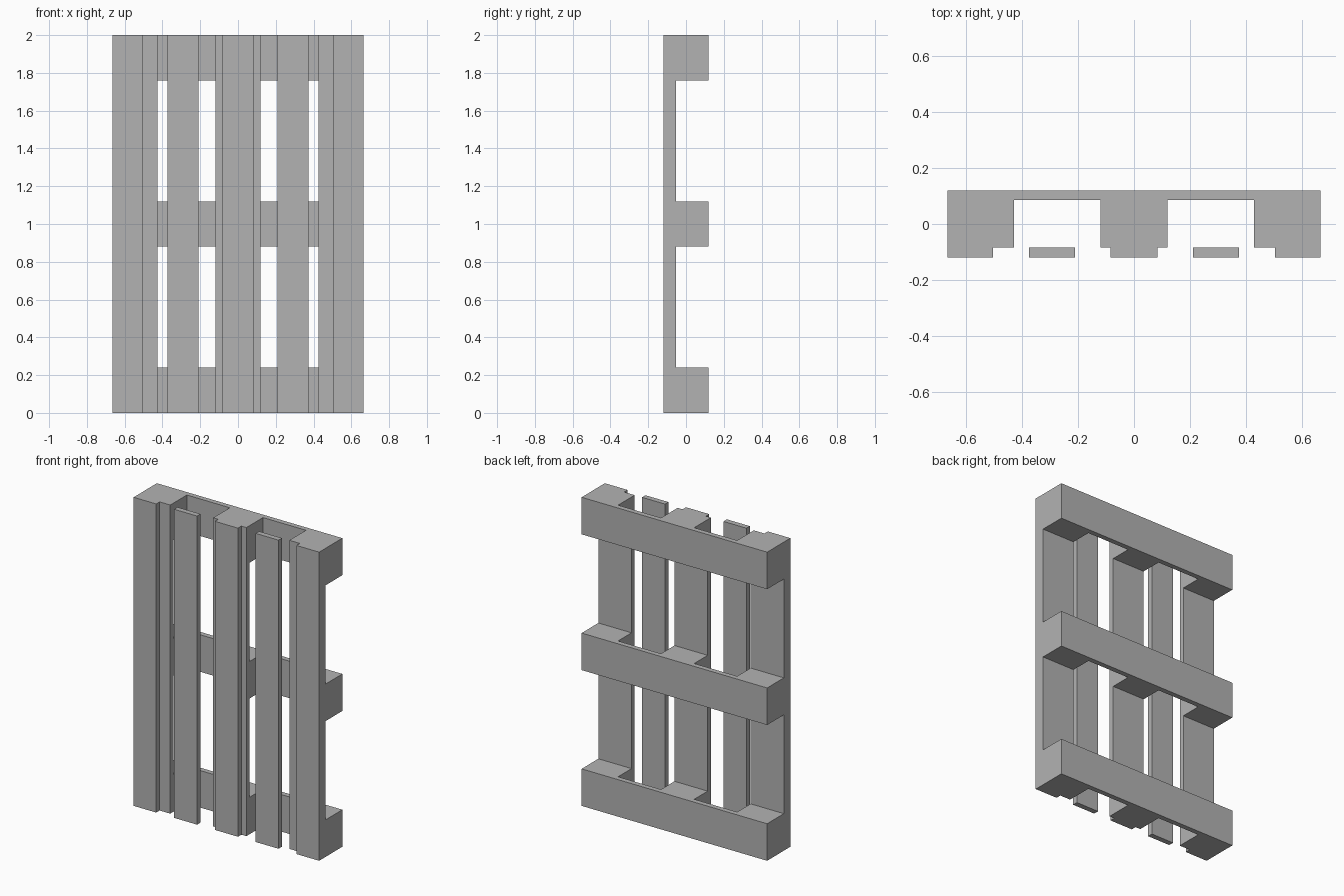
import bpy
import bmesh
from mathutils import Matrix, Vector

cube = bpy.data.objects.get("Cube")
if cube:
    bpy.data.objects.remove(cube, do_unlink=True)

# Single plain grey
grey = bpy.data.materials.new("plain_grey")
grey.use_nodes = True
colour = (0.45, 0.45, 0.45, 1)
grey.diffuse_color = colour
grey.node_tree.nodes["Principled BSDF"].inputs["Base Color"].default_value = colour


def box(name, x, y, z):
    """Box spanning the given (min, max) ranges."""
    low, high = (Vector(c) for c in zip(x, y, z))
    bm = bmesh.new()
    bmesh.ops.create_cube(bm, size=1)
    bm.transform(Matrix.Translation((low + high) / 2) @ Matrix.Diagonal((high - low).to_4d()))
    mesh = bpy.data.meshes.new(name)
    bm.to_mesh(mesh)
    bm.free()
    mesh.materials.append(grey)
    obj = bpy.data.objects.new(name, mesh)
    bpy.context.collection.objects.link(obj)
    return obj


HALF = 0.665
FULL = (0, 2)
# Depth of each layer, front to back
FRONT, RUNNER, BLOCK, BACK = (-0.119, -0.084), (-0.084, -0.052), (-0.052, 0.086), (0.086, 0.119)
rows = {"bottom": (0, 0.24), "middle": (0.88, 1.12), "top": (1.76, 2)}
columns = {"right": (-HALF, -0.427), "centre": (-0.119, 0.119), "left": (0.427, HALF)}

# Front face boards
boards = {
    "right_edge": (-HALF, -0.503),
    "right_inner": (-0.374, -0.21),
    "centre": (-0.083, 0.083),
    "left_inner": (0.21, 0.374),
    "left_edge": (0.503, HALF),
}
for side, x in boards.items():
    box(f"{side}_front_board", x, FRONT, FULL)

# Wide runners behind the front boards
for side, x in columns.items():
    box(f"{side}_runner", x, RUNNER, FULL)

# Back cross boards, joined to the runners by spacer blocks
for level, z in rows.items():
    box(f"{level}_cross_board", (-HALF, HALF), BACK, z)
    for side, x in columns.items():
        box(f"{level}_{side}_block", x, BLOCK, z)
